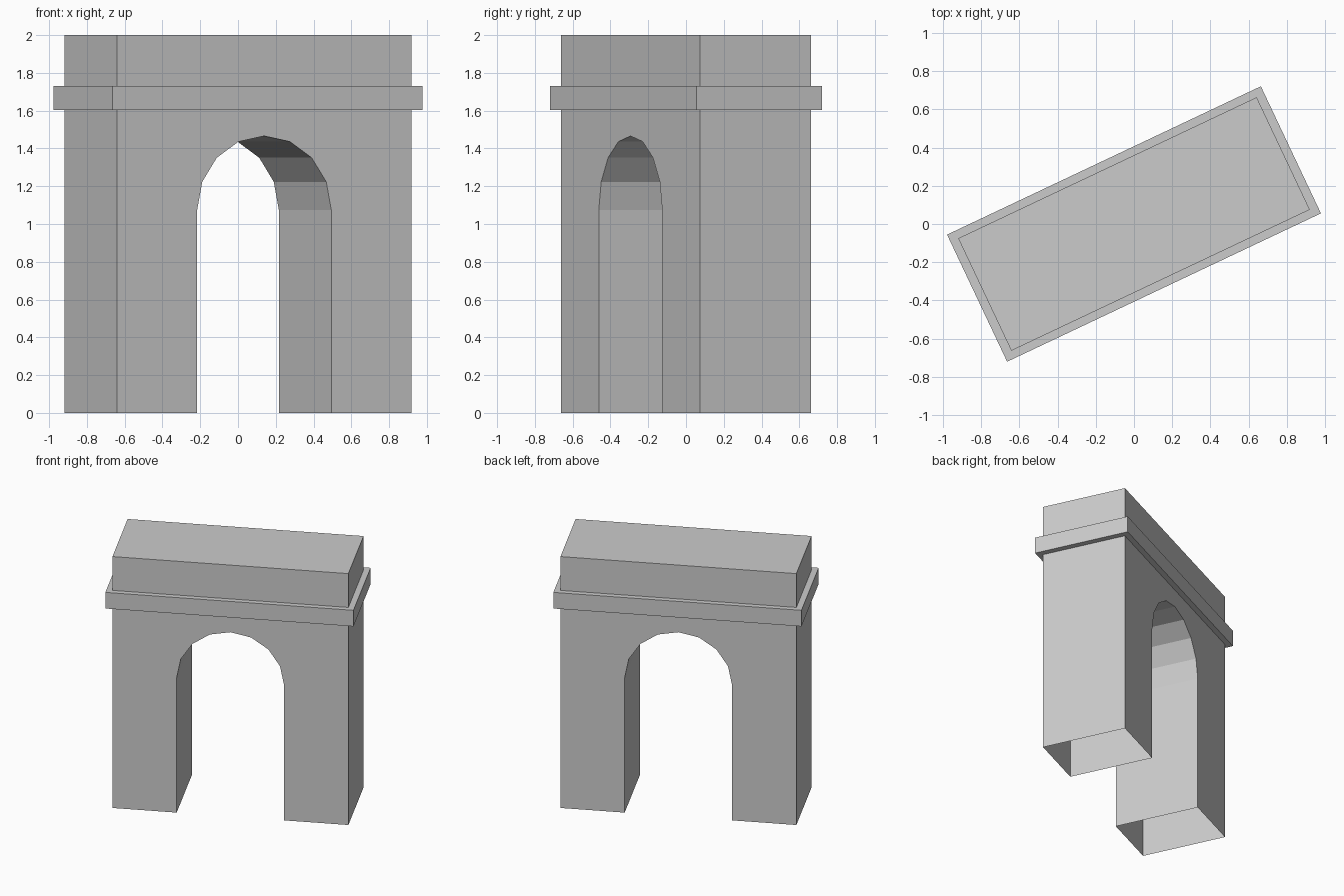
import bpy, bmesh
from math import sin, cos, pi, radians
from mathutils import Matrix

cube = bpy.data.objects.get("Cube")
if cube:
    bpy.data.objects.remove(cube, do_unlink=True)

stone = bpy.data.materials.new("grey_stone")
stone.use_nodes = True
colour = (0.6, 0.6, 0.6, 1)
stone.diffuse_color = colour
stone.node_tree.nodes["Principled BSDF"].inputs["Base Color"].default_value = colour

TURN = Matrix.Rotation(radians(25.3), 4, "Z")
LENGTH, DEPTH, HEIGHT = 1.726, 0.65, 2.0
RADIUS, SPRING, SEGMENTS = 0.393, 1.073, 8


def finish(name, bm):
    bm.transform(TURN)
    mesh = bpy.data.meshes.new(name)
    bm.to_mesh(mesh)
    bm.free()
    mesh.materials.append(stone)
    bpy.context.collection.objects.link(bpy.data.objects.new(name, mesh))


# Arch body: outline with a faceted round opening, extruded through the depth
h = LENGTH / 2
arc = [(RADIUS * cos(pi * i / SEGMENTS), SPRING + RADIUS * sin(pi * i / SEGMENTS))
       for i in range(SEGMENTS + 1)]
outline = [(-h, 0), (-RADIUS, 0)] + arc[::-1] + [(RADIUS, 0), (h, 0), (h, HEIGHT), (-h, HEIGHT)]
bm = bmesh.new()
front = bm.faces.new([bm.verts.new((x, -DEPTH / 2, z)) for x, z in outline])
extruded = bmesh.ops.extrude_face_region(bm, geom=[front], use_keep_orig=True)
bmesh.ops.translate(bm, vec=(0, DEPTH, 0),
                    verts=[e for e in extruded["geom"] if isinstance(e, bmesh.types.BMVert)])
bmesh.ops.recalc_face_normals(bm, faces=bm.faces[:])
# The legs are hollow and open underneath
soles = [f for f in bm.faces if all(v.co.z < 0.001 for v in f.verts)]
bmesh.ops.delete(bm, geom=soles, context="FACES_ONLY")
finish("arch_body", bm)

# Projecting cornice band
bm = bmesh.new()
bmesh.ops.create_cube(bm, size=1)
bmesh.ops.scale(bm, vec=(1.815, 0.735, 0.128), verts=bm.verts[:])
bmesh.ops.translate(bm, vec=(0, 0, 1.667), verts=bm.verts[:])
finish("cornice", bm)
